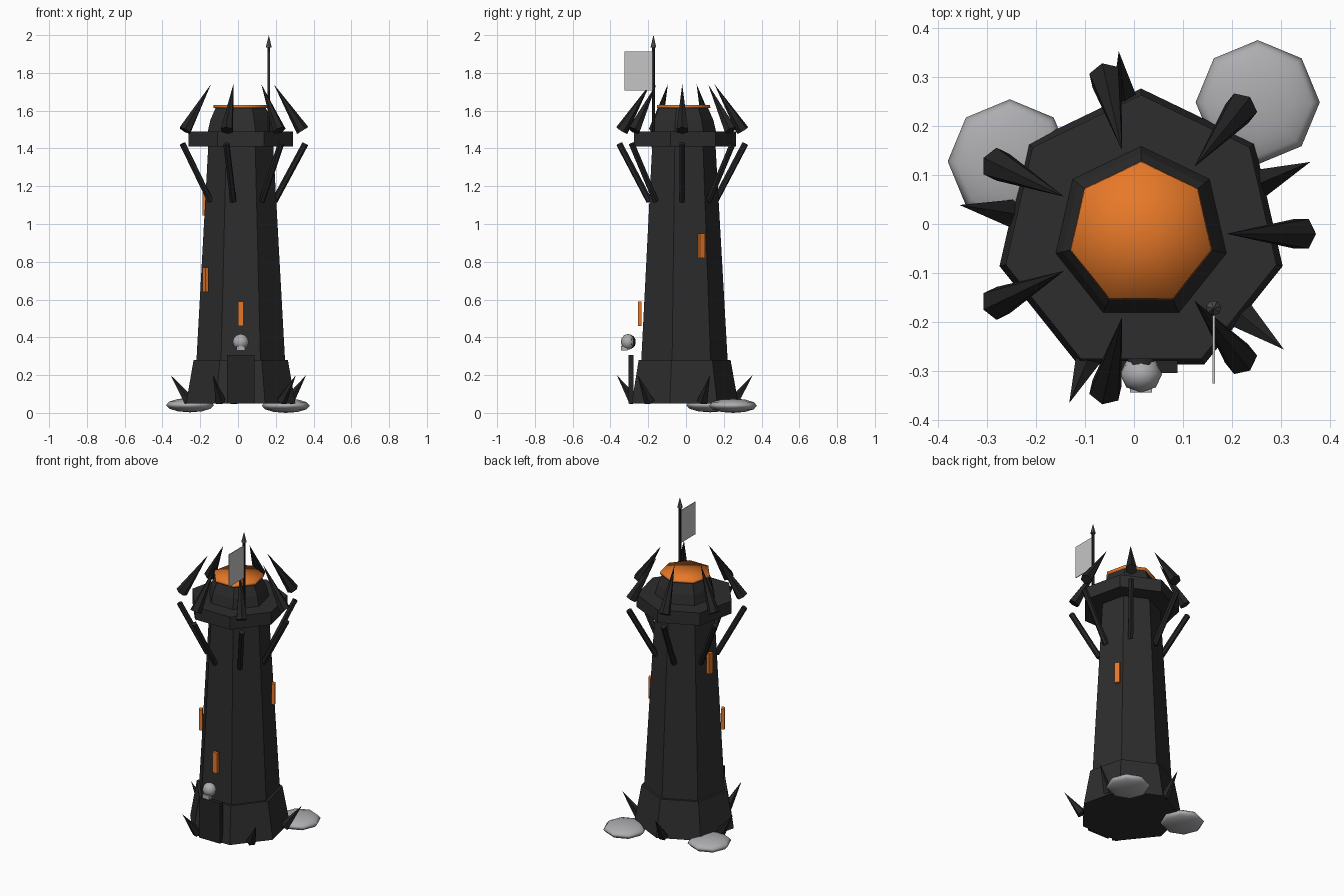
import bpy, math
from mathutils import Vector, Matrix

if "Cube" in bpy.data.objects:
    bpy.data.objects.remove(bpy.data.objects["Cube"])

C = Vector((0.0145, -0.02, 0))  # tower axis


def mat(name, rgb):
    m = bpy.data.materials.new(name)
    m.diffuse_color = (*rgb, 1)
    m.use_nodes = True
    m.node_tree.nodes["Principled BSDF"].inputs["Base Color"].default_value = m.diffuse_color
    return m


STONE = mat("black_stone", (0.026, 0.026, 0.026))
IRON = mat("dark_iron", (0.017, 0.017, 0.017))
GLOW = mat("orange_glow", (0.80, 0.19, 0.022))
ROCK = mat("grey_rock", (0.42, 0.42, 0.44))
CLOTH = mat("pale_cloth", (0.56, 0.56, 0.56))
STEEL = mat("grey_steel", (0.10, 0.10, 0.10))


def finish(ob, name, material, smooth=False):
    ob.name = name
    ob.data.materials.clear()
    ob.data.materials.append(material)
    for p in ob.data.polygons:
        p.use_smooth = smooth
    return ob


def polar(deg, r, z):
    a = math.radians(deg)
    return C + Vector((r * math.cos(a), r * math.sin(a), z))


def stack(name, rings, material, sides=7, smooth=False):
    """Lathed polygon rings [(radius, z)...] with capped ends, a corner at +y."""
    verts, faces = [], []
    for r, z in rings:
        verts += [polar(90 + 360 * i / sides, r, z) for i in range(sides)]
    for k in range(len(rings) - 1):
        for i in range(sides):
            a, b = k * sides + i, k * sides + (i + 1) % sides
            faces.append((a, b, b + sides, a + sides))
    faces.append(tuple(reversed(range(sides))))
    top = (len(rings) - 1) * sides
    verts.append(C + Vector((0, 0, rings[-1][1])))
    faces += [(top + i, top + (i + 1) % sides, len(verts) - 1) for i in range(sides)]
    me = bpy.data.meshes.new(name)
    me.from_pydata(verts, [], faces)
    ob = bpy.data.objects.new(name, me)
    bpy.context.collection.objects.link(ob)
    return finish(ob, name, material, smooth)


def rod(name, a, b, r1, r2, sides, material):
    """Cone or cylinder from point a to point b."""
    d = b - a
    bpy.ops.mesh.primitive_cone_add(vertices=sides, radius1=r1, radius2=r2, depth=d.length)
    ob = bpy.context.object
    ob.matrix_world = Matrix.Translation((a + b) / 2) @ d.to_track_quat('Z', 'Y').to_matrix().to_4x4()
    return finish(ob, name, material)


def box(name, loc, size, material, turn=0):
    bpy.ops.mesh.primitive_cube_add(size=1, location=loc, rotation=(0, 0, math.radians(turn)))
    ob = bpy.context.object
    ob.scale = size
    return finish(ob, name, material)


def ball(name, loc, size, material, seg=8, rings=6):
    bpy.ops.mesh.primitive_uv_sphere_add(segments=seg, ring_count=rings, radius=1, location=loc)
    ob = bpy.context.object
    ob.scale = size
    return finish(ob, name, material, True)


# Tower body
stack("base", [(0.297, 0.05), (0.256, 0.28)], STONE)
stack("shaft", [(0.241, 0.27), (0.176, 1.42)], STONE)
stack("collar", [(0.284, 1.41), (0.284, 1.49)], STONE)
stack("crown", [(0.180, 1.485), (0.165, 1.55), (0.135, 1.618)], STONE)
stack("glowing_top", [(0.149, 1.615), (0.147, 1.63)], GLOW, smooth=True)

# Crown horns with the struts below them
for i in range(7):
    a = i * 360 / 7
    rod("horn", polar(a, 0.328, 1.495), polar(a, 0.175, 1.74), 0.035, 0, 6, IRON)
    rod("strut", polar(a, 0.178, 1.12), polar(a, 0.342, 1.425), 0.017, 0.017, 6, IRON)

# Spikes around the foot
for a in (23, 97, 171, 247, 321):
    rod("foot_spike", polar(a, 0.275, 0.06), polar(a, 0.376, 0.20), 0.03, 0, 5, IRON)

# Window slits spiralling up
for a, r, z in ((-90, 0.225, 0.525), (210, 0.215, 0.705), (30, 0.205, 0.885), (170, 0.194, 1.11)):
    box("window", polar(a, r, z), (0.02, 0.03, 0.13), GLOW, a)

# Door and the skull above it
box("door", (0.0145, -0.292, 0.178), (0.148, 0.026, 0.255), IRON)
ball("skull", (0.0145, -0.307, 0.376), (0.043, 0.038, 0.042), ROCK)
ball("skull_mount", (0.0145, -0.290, 0.376), (0.035, 0.024, 0.035), IRON)
box("jaw", (0.0145, -0.328, 0.342), (0.045, 0.034, 0.026), ROCK)

# Flag
P = Vector((0.163, -0.172, 0))
rod("flag_pole", P + Vector((0, 0, 1.46)), P + Vector((0, 0, 1.945)), 0.008, 0.008, 6, IRON)
rod("pole_tip", P + Vector((0, 0, 1.935)), P + Vector((0, 0, 2.0)), 0.016, 0, 7, STEEL)
box("flag", P + Vector((0, -0.077, 1.81)), (0.005, 0.155, 0.205), CLOTH)

# Flat boulders
ball("boulder_left", (-0.254, 0.128, 0.041), (0.127, 0.127, 0.038), ROCK)
ball("boulder_back", (0.253, 0.249, 0.038), (0.127, 0.127, 0.038), ROCK)
